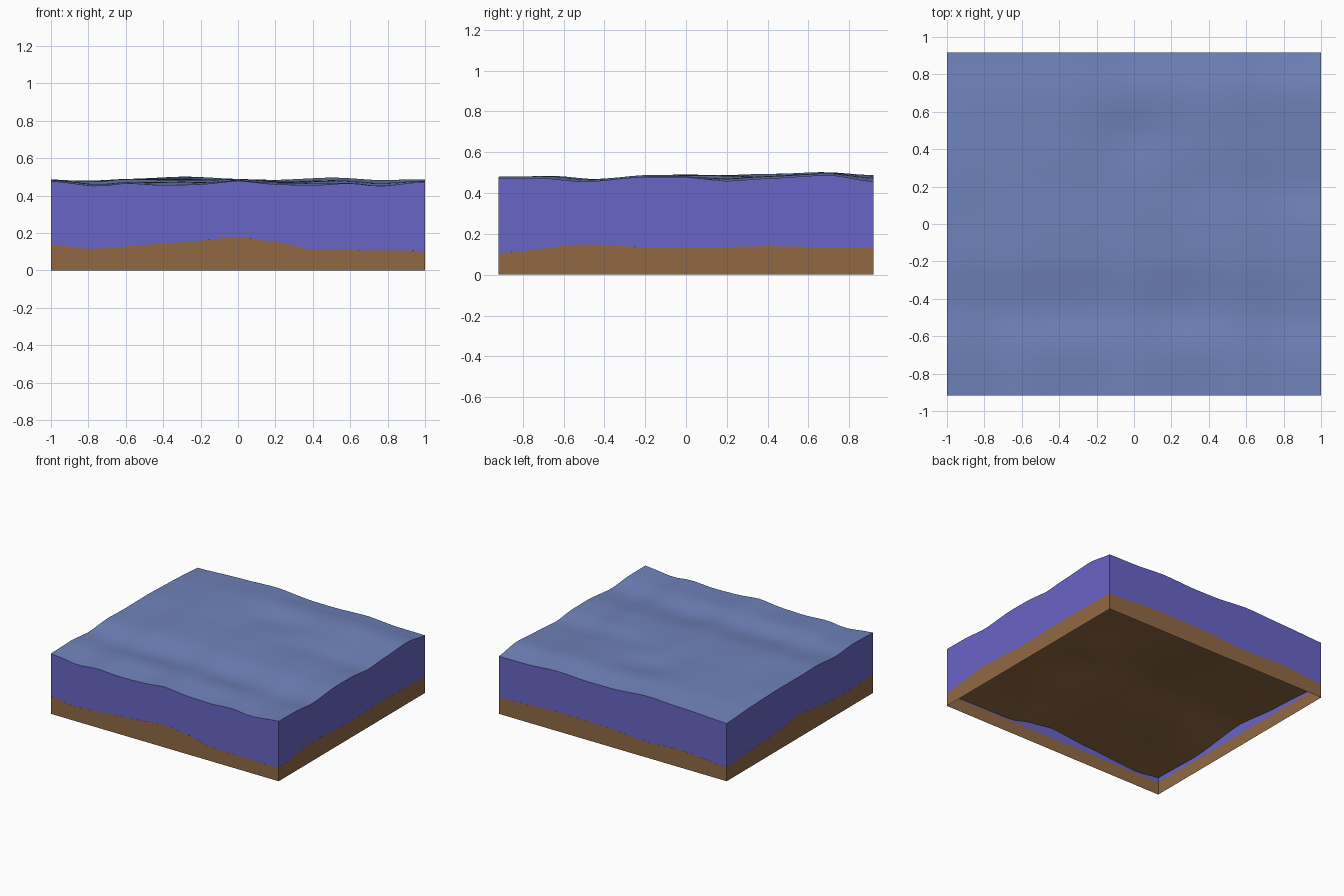
import bpy, bmesh, math

if "Cube" in bpy.data.objects:
    bpy.data.objects.remove(bpy.data.objects["Cube"])

HX, HY, N = 1.0, 0.918, 28


def lin(c):
    c /= 255
    return c / 12.92 if c <= 0.04045 else ((c + 0.055) / 1.055) ** 2.4


def mat(name, r, g, b):
    m = bpy.data.materials.new(name)
    m.diffuse_color = (lin(r), lin(g), lin(b), 1)
    m.use_nodes = True
    m.node_tree.nodes["Principled BSDF"].inputs["Base Color"].default_value = m.diffuse_color
    return m


blue = mat("water surface blue", 112, 131, 187)
purple = mat("deep water purple", 105, 101, 198)
brown = mat("earth brown", 145, 105, 67)


def profile(pts):
    # smooth interpolation through (position, height) pairs
    def f(t):
        for (a, za), (b, zb) in zip(pts, pts[1:]):
            if t <= b:
                k = (t - a) / (b - a)
                k = k * 0.5 + (k * k * (3 - 2 * k)) * 0.5
                return za + (zb - za) * k
        return pts[-1][1]
    return f


def bumps(items):
    # sum of soft round humps and hollows: (x, y, height, radius)
    return lambda x, y: sum(a * math.exp(-((x - cx) ** 2 + (y - cy) ** 2) / (r * r))
                            for cx, cy, a, r in items)


def patch(front, back, left, right, ripple):
    # height field blended from four edge profiles plus interior ripples
    def h(x, y):
        u, v = (x + HX) / (2 * HX), (y + HY) / (2 * HY)
        z = (1 - v) * front(x) + v * back(x) + (1 - u) * left(y) + u * right(y)
        z -= ((1 - u) * (1 - v) * front(-HX) + u * (1 - v) * front(HX)
              + (1 - u) * v * back(-HX) + u * v * back(HX))
        fade = min(1, 7 * u * (1 - u)) * min(1, 7 * v * (1 - v))
        return z + fade * ripple(x, y)
    return h


water_z = patch(
    profile([(-1, .478), (-.75, .45), (-.6, .467), (-.4, .455), (-.2, .46), (0, .48),
             (.2, .46), (.4, .455), (.6, .467), (.75, .45), (1, .475)]),
    profile([(-1, .458), (-.63, .474), (-.3, .488), (0, .465), (.2, .463), (.49, .475),
             (.75, .458), (1, .456)]),
    profile([(-.92, .478), (-.65, .485), (-.45, .468), (-.2, .487), (0, .482), (.3, .484),
             (.6, .475), (.92, .458)]),
    profile([(-.92, .475), (-.7, .473), (-.5, .455), (-.2, .48), (0, .478), (.2, .459),
             (.4, .472), (.7, .489), (.92, .456)]),
    bumps([(.05, .22, .012, .2), (.02, .46, -.018, .18), (-.05, .72, .008, .2),
           (-.25, -.42, -.008, .18), (.3, -.42, -.01, .18), (-.6, -.5, -.008, .18),
           (.3, -.68, .012, .17), (-.35, -.7, .012, .17), (-.5, 0, .006, .25)]))

ground_z = patch(
    profile([(-1, .14), (-.8, .115), (-.3, .15), (0, .18), (.2, .155), (.4, .11), (1, .105)]),
    profile([(-1, .11), (-.6, .14), (-.3, .125), (.1, .15), (.5, .155), (1, .13)]),
    profile([(-.92, .14), (-.5, .13), (0, .18), (.4, .14), (.92, .11)]),
    profile([(-.92, .105), (-.5, .15), (-.1, .13), (.4, .14), (.92, .13)]),
    bumps([(.6, .22, -.025, .2), (.57, -.5, -.02, .2), (-.6, -.22, -.025, .22),
           (0, .05, .03, .35), (.4, -.1, .015, .2), (-.3, .4, .01, .25)]))


def block(name, height, bottom, inset, top_mat, wall_mat):
    # wavy sheet with straight walls, open underneath
    bm = bmesh.new()
    k = 1 - inset
    xs = [HX * (2 * i / N - 1) for i in range(N + 1)]
    ys = [HY * (2 * j / N - 1) for j in range(N + 1)]
    g = [[bm.verts.new((x * k, y * k, height(x, y))) for y in ys] for x in xs]
    for i in range(N):
        for j in range(N):
            f = bm.faces.new((g[i][j], g[i + 1][j], g[i + 1][j + 1], g[i][j + 1]))
            f.smooth = True
    rim = ([g[i][0] for i in range(N)] + [g[N][j] for j in range(N)]
           + [g[i][N] for i in range(N, 0, -1)] + [g[0][j] for j in range(N, 0, -1)])
    # separate wall vertices keep the rim sharp
    top = [bm.verts.new(v.co) for v in rim]
    low = [bm.verts.new((v.co.x, v.co.y, bottom)) for v in rim]
    for i in range(len(rim)):
        j = (i + 1) % len(rim)
        bm.faces.new((low[i], low[j], top[j], top[i])).material_index = 1
    me = bpy.data.meshes.new(name)
    bm.to_mesh(me)
    bm.free()
    me.materials.append(top_mat)
    me.materials.append(wall_mat)
    ob = bpy.data.objects.new(name, me)
    bpy.context.collection.objects.link(ob)


# earth bed just outside the water volume, so its wavy edge shows on the walls
block("earth_bed", ground_z, 0.0, 0.0, brown, brown)
block("water", water_z, 0.1, 0.0004, blue, purple)
